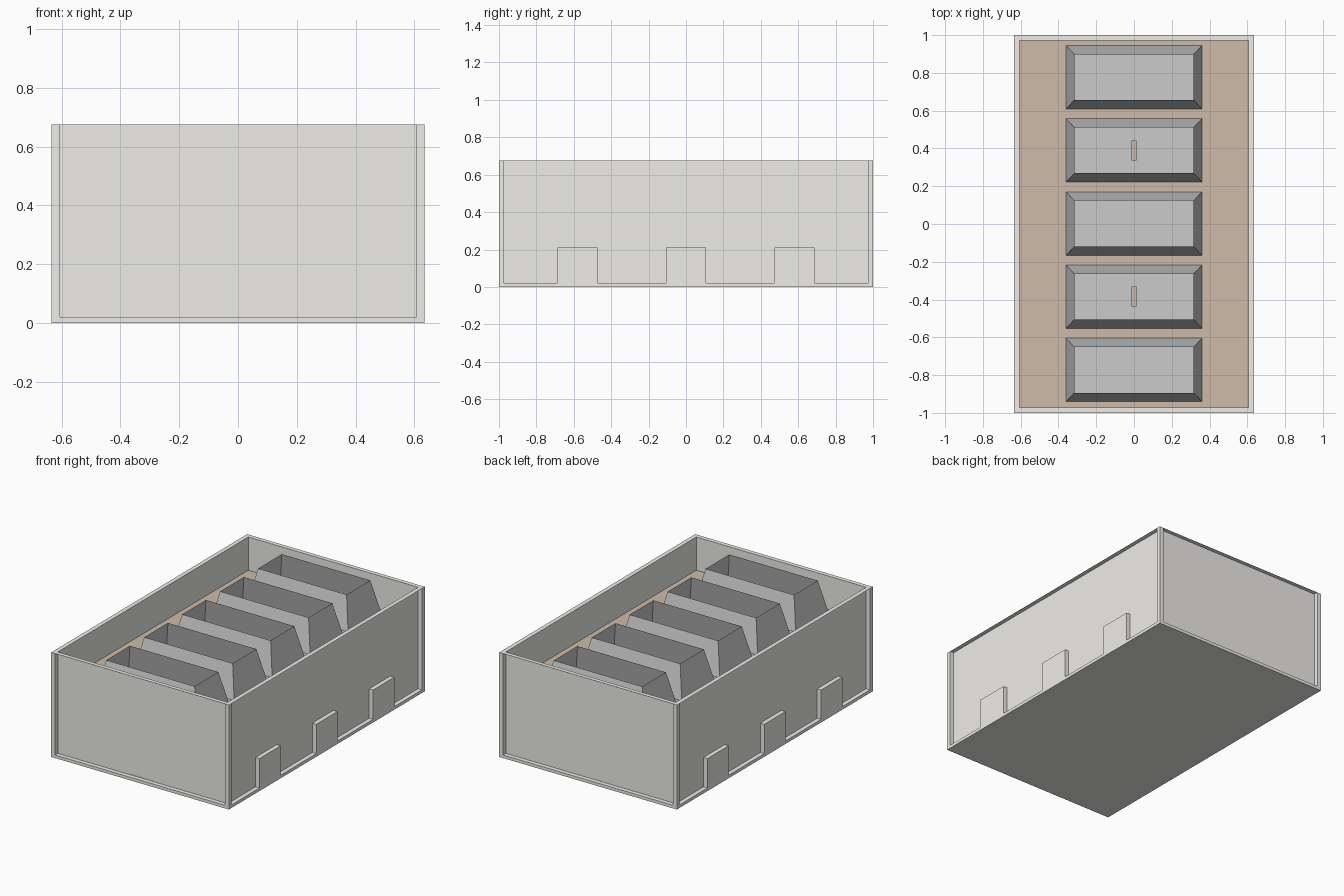
import bpy

if "Cube" in bpy.data.objects:
    bpy.data.objects.remove(bpy.data.objects["Cube"])

W, L, H = 0.635, 1.0, 0.675      # outer half width, half length, height
IW, IL = 0.607, 0.972            # recessed wall planes
BASE, ROOF = 0.02, 0.46
SKY_X, SKY_Y, SKY_TOP = 0.36, 0.168, 0.67
SKY_CENTRES = [0.0025 + 0.3875 * i for i in range(-2, 3)]


def material(name, rgb):
    m = bpy.data.materials.new(name)
    m.diffuse_color = (*rgb, 1)
    m.use_nodes = True
    m.node_tree.nodes["Principled BSDF"].inputs["Base Color"].default_value = m.diffuse_color
    return m


stone = material("pale_stone", (0.86, 0.85, 0.82))
brown = material("brown_roof", (0.61, 0.50, 0.40))


def make(name, verts, faces, mat=None):
    me = bpy.data.meshes.new(name)
    me.from_pydata(verts, [], faces)
    ob = bpy.data.objects.new(name, me)
    bpy.context.collection.objects.link(ob)
    if mat:
        me.materials.append(mat)
    return ob


def ring(x, y, z, cy=0):
    return [(-x, cy - y, z), (x, cy - y, z), (x, cy + y, z), (-x, cy + y, z)]


SIDES = [(i, (i + 1) % 4, (i + 1) % 4 + 4, i + 4) for i in range(4)]


def box(name, x0, x1, y0, y1, z0, z1, mat=None):
    x0, x1 = sorted((x0, x1))
    y0, y1 = sorted((y0, y1))
    v = [(x, y, z) for z in (z0, z1)
         for x, y in ((x0, y0), (x1, y0), (x1, y1), (x0, y1))]
    return make(name, v, [(3, 2, 1, 0), (4, 5, 6, 7)] + SIDES, mat)


def sheets(name, rects, z, mat=None):
    verts, faces = [], []
    for x0, x1, y0, y1 in rects:
        n = len(verts)
        verts += [(x0, y0, z), (x1, y0, z), (x1, y1, z), (x0, y1, z)]
        faces.append((n, n + 1, n + 2, n + 3))
    return make(name, verts, faces, mat)


# base slab, thin recessed walls and the flat rim overhanging them
box("base_slab", -W, W, -L, L, 0, BASE, stone)
make("walls", ring(IW, IL, BASE) + ring(IW, IL, H), SIDES, stone)
make("wall_rim", ring(W, L, H) + ring(IW, IL, H), SIDES, stone)

# corner pillars and side doors
for sx in (-1, 1):
    for sy in (-1, 1):
        box("corner_pillar", sx * IW, sx * W, sy * IL, sy * L, BASE, H, stone)
    for y in (-0.58, 0, 0.58):
        box("side_door", sx * IW, sx * W, y - 0.108, y + 0.108, BASE, 0.21, stone)

# roof deck: two side strips and the bars between the skylight openings
strips = [(-IW, -SKY_X, -IL, IL), (SKY_X, IW, -IL, IL)]
edges = [-IL] + [e for c in SKY_CENTRES for e in (c - SKY_Y, c + SKY_Y)] + [IL]
strips += [(-SKY_X, SKY_X, edges[i], edges[i + 1]) for i in range(0, len(edges), 2)]
sheets("roof_deck", strips, ROOF, brown)

# tapered, open-topped skylights
for c in SKY_CENTRES:
    make("skylight", ring(SKY_X, SKY_Y, ROOF, c) + ring(0.316, 0.121, SKY_TOP, c), SIDES)

# interior floor, raised aisle and two small bars seen through the skylights
sheets("inner_floor", [(-IW, IW, -IL, IL)], BASE + 0.003)
box("inner_aisle", -0.088, 0.085, -IL, IL, BASE, BASE + 0.01)
for y in (-0.385, 0.39):
    box("floor_bar", -0.013, 0.013, y - 0.053, y + 0.053, BASE, BASE + 0.02, brown)
